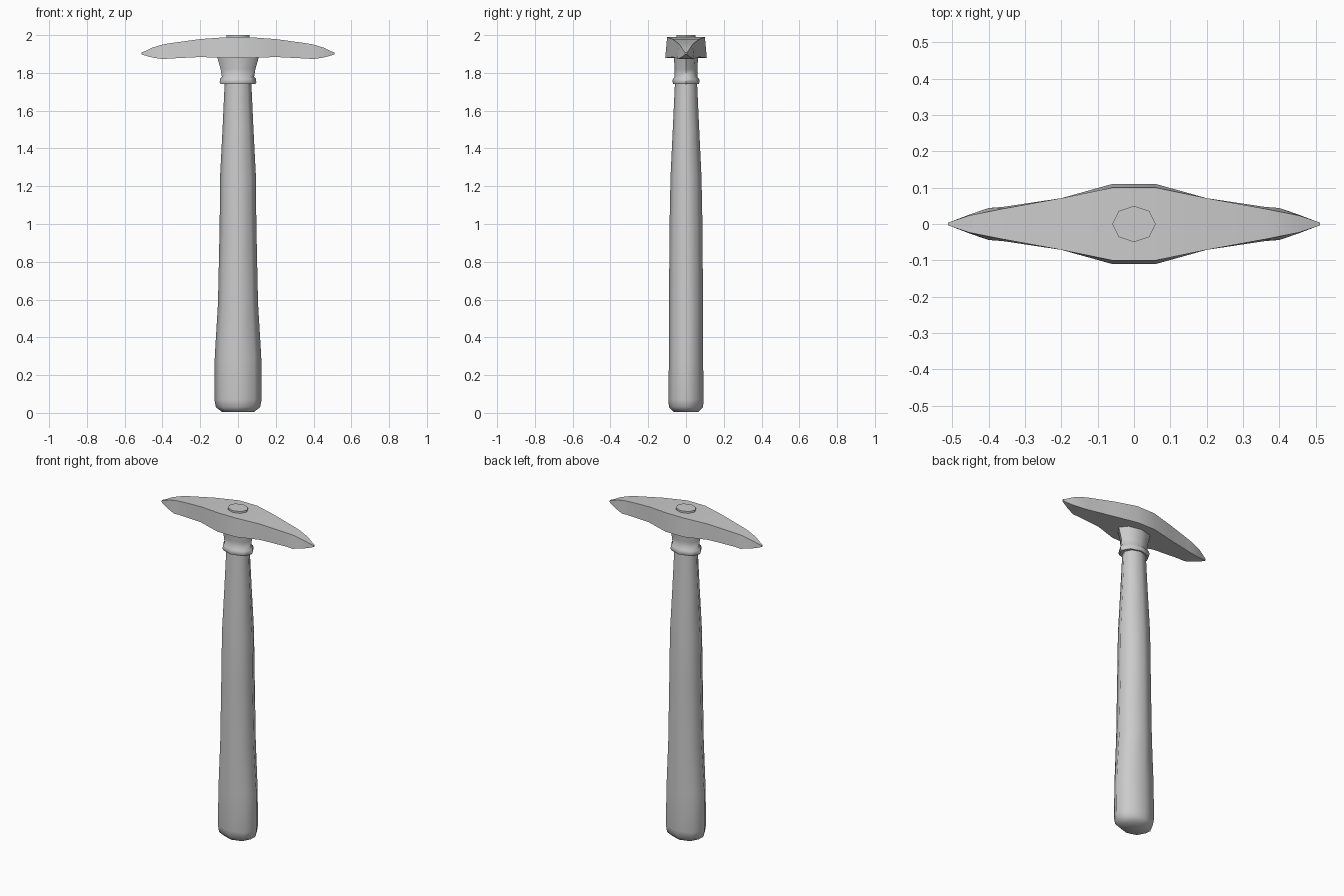
import bpy, bmesh
from math import cos, sin, pi, radians

if "Cube" in bpy.data.objects:
    bpy.data.objects.remove(bpy.data.objects["Cube"])


def loft(name, rings, angle):
    """Skin a closed solid through a list of equal-length vertex rings."""
    bm = bmesh.new()
    loops = [[bm.verts.new(p) for p in ring] for ring in rings]
    n = len(loops[0])
    for a, b in zip(loops, loops[1:]):
        for i in range(n):
            j = (i + 1) % n
            bm.faces.new((a[i], a[j], b[j], b[i]))
    bm.faces.new(loops[0][::-1])
    bm.faces.new(loops[-1])
    bmesh.ops.recalc_face_normals(bm, faces=bm.faces)
    mesh = bpy.data.meshes.new(name)
    bm.to_mesh(mesh)
    bm.free()
    obj = bpy.data.objects.new(name, mesh)
    bpy.context.collection.objects.link(obj)
    bpy.ops.object.select_all(action='DESELECT')
    bpy.context.view_layer.objects.active = obj
    obj.select_set(True)
    bpy.ops.object.shade_smooth_by_angle(angle=radians(angle))
    return obj


def oval_rings(profile, sides=8):
    """Profile rows are (z, half width x, half width y)."""
    return [[(rx * cos(2 * pi * i / sides), ry * sin(2 * pi * i / sides), z)
             for i in range(sides)] for z, rx, ry in profile]


# Oval wooden handle, swelling towards the butt
loft("handle", oval_rings([
    (0.005, 0.085, 0.065), (0.03, 0.117, 0.09), (0.07, 0.125, 0.094),
    (0.3, 0.123, 0.09), (0.58, 0.106, 0.09), (1.0, 0.097, 0.087),
    (1.25, 0.095, 0.082), (1.5, 0.082, 0.07), (1.76, 0.07, 0.058)]), 60)

# Ringed collar flaring up into the head
loft("collar", oval_rings([
    (1.74, 0.092, 0.067), (1.75, 0.097, 0.071), (1.768, 0.095, 0.07),
    (1.778, 0.085, 0.06), (1.82, 0.092, 0.06), (1.90, 0.115, 0.065)]), 50)

# End of the handle showing through the head
loft("handle_peg", oval_rings([(1.9, 0.06, 0.05), (2.0, 0.06, 0.05)]), 50)

# Pick head: x, bottom z, top z, bottom half width, top half width
half = [(0.06, 1.879, 1.989, 0.11, 0.10), (0.2, 1.884, 1.979, 0.071, 0.071),
        (0.36, 1.876, 1.957, 0.047, 0.042), (0.40, 1.873, 1.95, 0.044, 0.034),
        (0.455, 1.882, 1.933, 0.025, 0.023), (0.497, 1.893, 1.913, 0.009, 0.009),
        (0.512, 1.899, 1.908, 0.004, 0.004)]
stations = [(-s[0],) + s[1:] for s in reversed(half)] + half
head = loft("pick_head", [[(x, -wb, zb), (x, wb, zb), (x, wt, zt), (x, -wt, zt)]
                          for x, zb, zt, wb, wt in stations], 40)

# Rounded shading on the two ground points
sharp = head.data.attributes.get("sharp_edge")
for edge in head.data.edges:
    if all(abs(head.data.vertices[v].co.x) > 0.35 for v in edge.vertices):
        xs = [abs(head.data.vertices[v].co.x) for v in edge.vertices]
        on_seam = max(xs) < 0.37
        sharp.data[edge.index].value = on_seam
